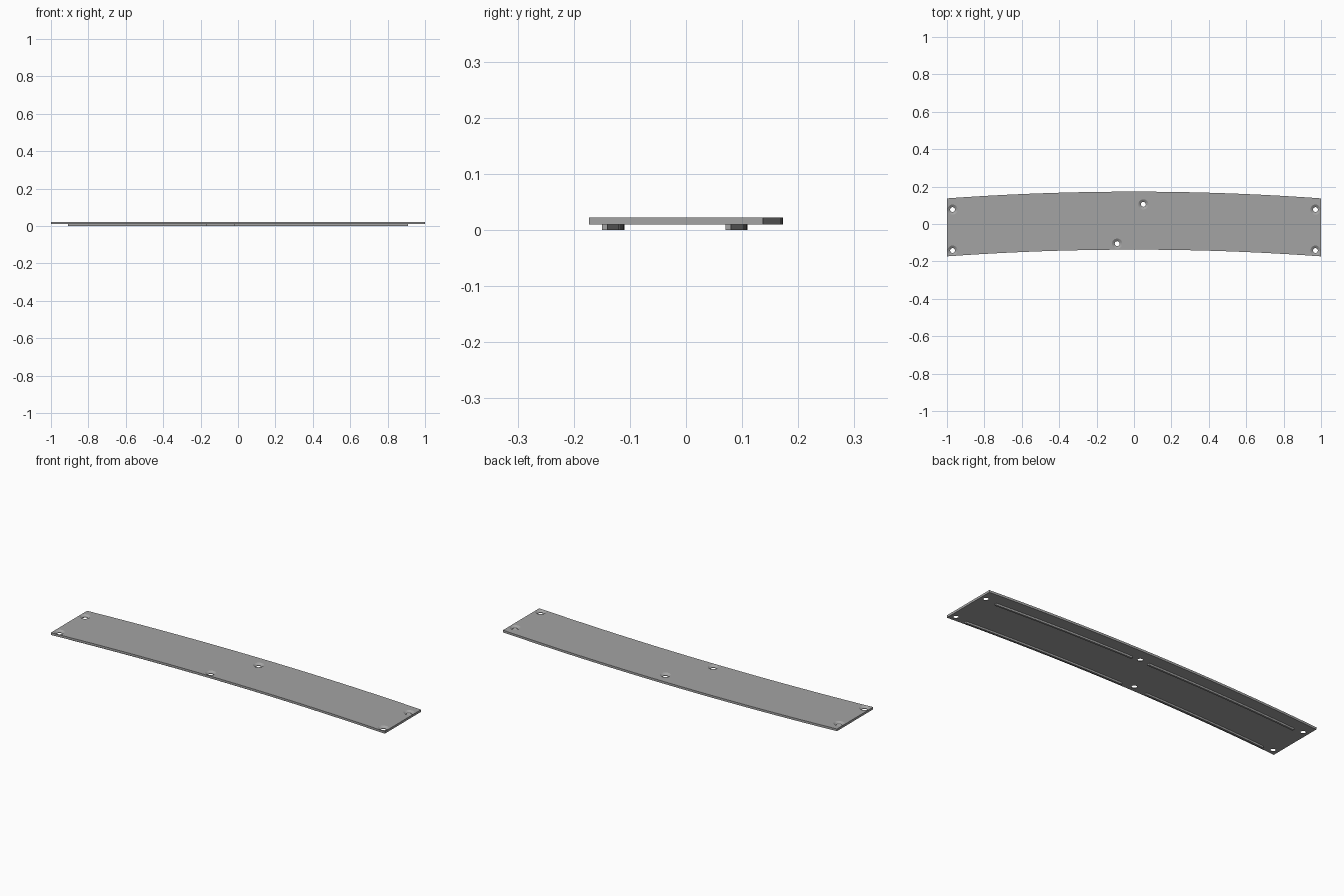
import bpy, bmesh, math

if "Cube" in bpy.data.objects:
    bpy.data.objects.remove(bpy.data.objects["Cube"])

SAG = 0.036            # rise of the long edges between ends and middle
Z0, Z1 = 0.010, 0.022  # underside and top of the plate
HOLES = [(-0.97, 0.077), (0.97, 0.077), (-0.97, -0.142), (0.97, -0.142),
         (0.05, 0.105), (-0.09, -0.105)]

grey = bpy.data.materials.new("mid_grey")
grey.diffuse_color = (0.37, 0.37, 0.37, 1)
grey.use_nodes = True
grey.node_tree.nodes["Principled BSDF"].inputs["Base Color"].default_value = grey.diffuse_color


def finish(name, bm):
    bmesh.ops.recalc_face_normals(bm, faces=bm.faces)
    mesh = bpy.data.meshes.new(name)
    bm.to_mesh(mesh)
    bm.free()
    mesh.materials.append(grey)
    obj = bpy.data.objects.new(name, mesh)
    bpy.context.collection.objects.link(obj)
    return obj


def arc_strip(name, x0, x1, y_front, y_back, z0, z1, steps):
    """Slab between two parallel curved edges; y values are those at x = 0."""
    bm = bmesh.new()
    rows = []
    for i in range(steps + 1):
        x = x0 + (x1 - x0) * i / steps
        drop = SAG * x * x
        rows.append([bm.verts.new((x, y - drop, z)) for y, z in
                     ((y_front, z0), (y_back, z0), (y_back, z1), (y_front, z1))])
    for a, b in zip(rows, rows[1:]):
        for k in range(4):
            bm.faces.new((a[k], a[(k + 1) % 4], b[(k + 1) % 4], b[k]))
    bm.faces.new(rows[0])
    bm.faces.new(rows[-1])
    return finish(name, bm)


# Curved plate
plate = arc_strip("plate", -1, 1, -0.137, 0.173, Z0, Z1, 24)

# Countersunk screw holes: one lathe profile repeated
bm = bmesh.new()
profile = [(0.013, Z0 - 0.01), (0.013, Z0 + 0.003), (0.027, Z1), (0.027, Z1 + 0.01)]
SIDES = 24
for cx, cy in HOLES:
    rings = [[bm.verts.new((cx + r * math.cos(math.tau * i / SIDES),
                            cy + r * math.sin(math.tau * i / SIDES), z))
              for i in range(SIDES)] for r, z in profile]
    for a, b in zip(rings, rings[1:]):
        for i in range(SIDES):
            j = (i + 1) % SIDES
            bm.faces.new((a[i], a[j], b[j], b[i]))
    bm.faces.new(rings[0])
    bm.faces.new(rings[-1])
cutter = finish("screw_hole_cutter", bm)
cutter.hide_render = True
cutter.hide_set(True)
cut = plate.modifiers.new("screw_holes", "BOOLEAN")
cut.operation = "DIFFERENCE"
cut.solver = "EXACT"
cut.object = cutter

# Underside ribs, each broken around its middle screw hole
for side, y, gap0, gap1 in (("back", 0.105, 0.0, 0.10), ("front", -0.115, -0.168, -0.02)):
    arc_strip(side + "_rib_left", -0.91, gap0, y - 0.005, y + 0.005, 0, Z0, 12)
    arc_strip(side + "_rib_right", gap1, 0.91, y - 0.005, y + 0.005, 0, Z0, 12)
